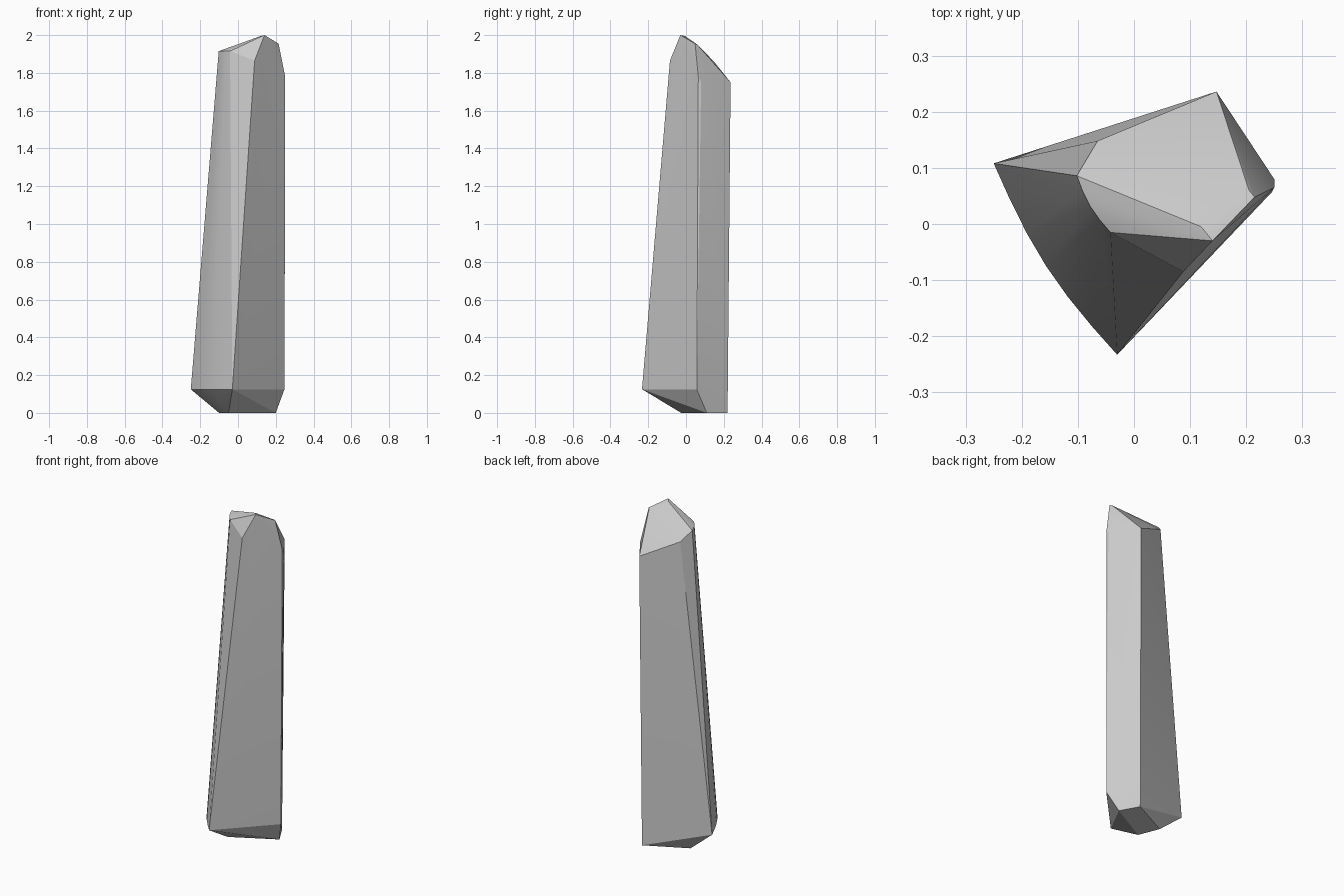
import bpy
import bmesh
import math
from mathutils import Vector

# Remove the default cube only
default_cube = bpy.data.objects.get("Cube")
if default_cube:
    bpy.data.objects.remove(default_cube, do_unlink=True)


def make_material(name, colour):
    material = bpy.data.materials.new(name)
    material.use_nodes = True
    material.diffuse_color = colour
    material.node_tree.nodes["Principled BSDF"].inputs["Base Color"].default_value = colour
    return material


def bowed_edge(start, end, bulge, steps):
    """Points along a gently bowed edge, pushed sideways by the bulge."""
    start, end, bulge = Vector(start), Vector(end), Vector(bulge)
    points = []
    for step in range(steps + 1):
        t = step / steps
        points.append(start.lerp(end, t) + bulge * math.sin(math.pi * t))
    return points


def chiselled_stone(name, points, material):
    """Wrap corner points in a convex skin and merge its flat facets."""
    mesh = bpy.data.meshes.new(name)
    bm = bmesh.new()
    for point in points:
        bm.verts.new(point)
    hull = bmesh.ops.convex_hull(bm, input=bm.verts[:])
    loose = [v for v in hull["geom_interior"] if isinstance(v, bmesh.types.BMVert)]
    bmesh.ops.delete(bm, geom=loose, context="VERTS")
    bmesh.ops.dissolve_limit(bm, angle_limit=math.radians(1),
                             verts=bm.verts[:], edges=bm.edges[:])
    bmesh.ops.recalc_face_normals(bm, faces=bm.faces[:])
    bm.to_mesh(mesh)
    bm.free()
    mesh.materials.append(material)
    stone = bpy.data.objects.new(name, mesh)
    bpy.context.collection.objects.link(stone)
    return stone


# Flat foot the stone rests on
foot = [
    (0.14, 0.22, 0),
    (0.2, 0.11, 0),
    (-0.05, -0.025, 0),
    (-0.1, 0.1, 0),
]

# Widest ring just above the foot, bowed along the left front
shoulder_height = 0.125
shoulder = bowed_edge((-0.25, 0.108, shoulder_height),
                      (-0.03, -0.233, shoulder_height),
                      (-0.017, -0.012, 0), 6)
shoulder.append((0.246, 0.057, shoulder_height))

# Slanted, chipped crown
crown = bowed_edge((-0.102, 0.086, 1.915), (-0.042, -0.015, 1.915),
                   (-0.006, -0.004, 0), 4)
crown += [
    (-0.065, 0.148, 1.86),
    (0.147, 0.236, 1.75),
    (0.25, 0.08, 1.75),
    (0.25, 0.065, 1.78),
    (0.215, 0.048, 1.955),
    (0.205, 0.06, 1.95),
    (0.14, -0.03, 2),
    (0.12, -0.005, 1.995),
    (0.088, -0.085, 1.865),
]

stone_grey = make_material("stone grey", (0.6, 0.6, 0.6, 1))
stone = chiselled_stone("standing_stone", foot + shoulder + crown, stone_grey)

# Smooth the bowed side, keep the chiselled edges crisp
bpy.ops.object.select_all(action="DESELECT")
stone.select_set(True)
bpy.context.view_layer.objects.active = stone
bpy.ops.object.shade_smooth_by_angle(angle=math.radians(20))
